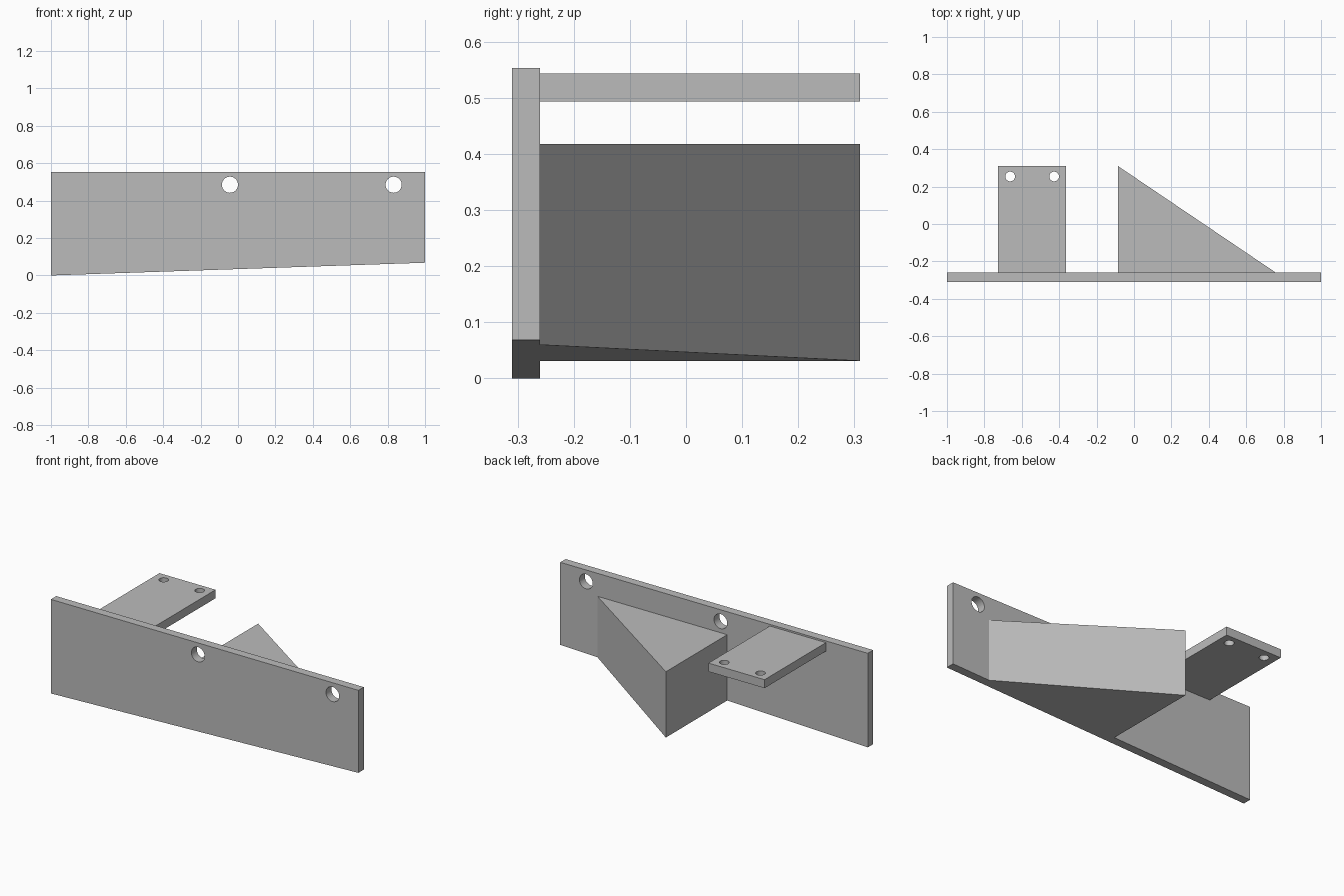
import bpy, bmesh, math
from mathutils import Vector

if "Cube" in bpy.data.objects:
    bpy.data.objects.remove(bpy.data.objects["Cube"])

grey = bpy.data.materials.new("plain grey")
grey.diffuse_color = (0.5, 0.5, 0.5, 1)
grey.use_nodes = True
grey.node_tree.nodes["Principled BSDF"].inputs["Base Color"].default_value = grey.diffuse_color


def prism(name, outline, offset):
    """Extrude a closed outline of 3D points along an offset."""
    bm = bmesh.new()
    face = bm.faces.new([bm.verts.new(p) for p in outline])
    ext = bmesh.ops.extrude_face_region(bm, geom=[face], use_keep_orig=True)
    moved = [g for g in ext["geom"] if isinstance(g, bmesh.types.BMVert)]
    bmesh.ops.translate(bm, verts=moved, vec=Vector(offset))
    bmesh.ops.recalc_face_normals(bm, faces=bm.faces[:])
    mesh = bpy.data.meshes.new(name)
    bm.to_mesh(mesh)
    bm.free()
    mesh.materials.append(grey)
    obj = bpy.data.objects.new(name, mesh)
    bpy.context.collection.objects.link(obj)
    return obj


def drill(obj, center, radius, rotation=(0, 0, 0)):
    """Cut a round hole through a part and smooth its wall."""
    bpy.ops.mesh.primitive_cylinder_add(vertices=48, radius=radius, depth=0.2,
                                        location=center, rotation=rotation)
    cutter = bpy.context.object
    cutter.hide_render = True
    cutter.data.materials.append(grey)
    mod = obj.modifiers.new("hole", 'BOOLEAN')
    mod.operation, mod.solver, mod.object = 'DIFFERENCE', 'EXACT', cutter
    bpy.ops.object.select_all(action='DESELECT')
    obj.select_set(True)
    bpy.context.view_layer.objects.active = obj
    bpy.ops.object.modifier_apply(modifier=mod.name)
    bpy.data.objects.remove(cutter)
    bpy.ops.object.shade_smooth_by_angle(angle=math.radians(30))


FRONT, INNER, BACK = -0.31, -0.26, 0.31


def bottom(x):
    """Height of the slanted lower edge."""
    return 0.034 * (x + 1)


# front plate with slanted lower edge and two mounting holes
plate = prism("front_plate",
              [(-1, FRONT, bottom(-1)), (1, FRONT, bottom(1)),
               (1, FRONT, 0.553), (-1, FRONT, 0.553)],
              (0, INNER - FRONT, 0))
for x in (-0.043, 0.832):
    drill(plate, (x, -0.285, 0.485), 0.043, (math.pi / 2, 0, 0))

# shelf tab with two small holes
tab = prism("shelf_tab",
            [(-0.728, INNER, 0.493), (-0.363, INNER, 0.493),
             (-0.363, BACK, 0.493), (-0.728, BACK, 0.493)],
            (0, 0, 0.05))
for x in (-0.662, -0.427):
    drill(tab, (x, 0.254, 0.518), 0.026)

# solid triangular wedge; its underside follows the slanted edge
wedge = prism("wedge_block",
              [(x, y, 0.418) for x, y in
               ((-0.086, INNER), (0.758, INNER), (-0.086, BACK))],
              (0, 0, -0.3))
for v in wedge.data.vertices:
    if v.co.z < 0.3:
        v.co.z = bottom(v.co.x)
